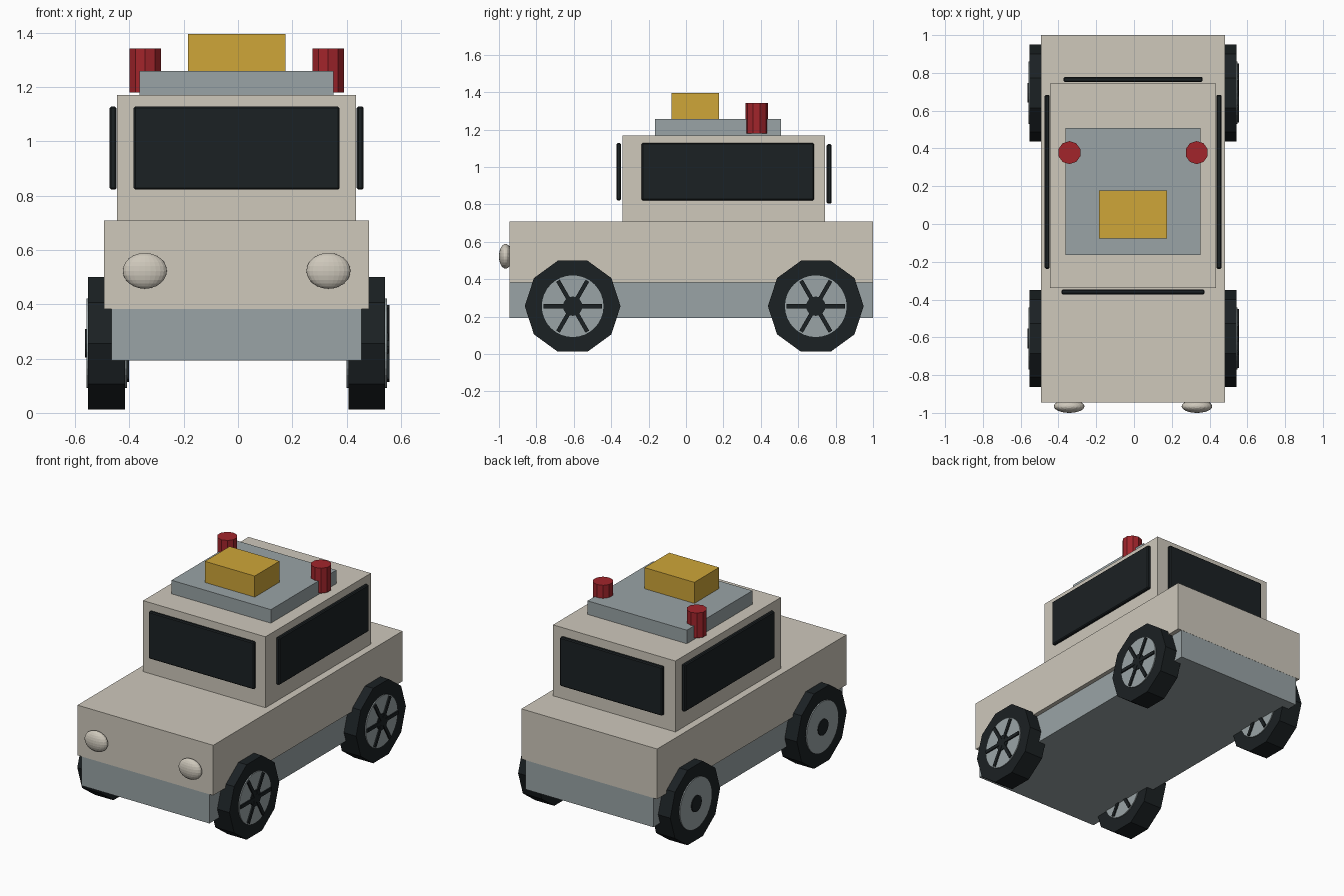
import bpy
from math import pi, radians
from mathutils import Matrix

if "Cube" in bpy.data.objects:
    bpy.data.objects.remove(bpy.data.objects["Cube"])


def material(name, rgb):
    m = bpy.data.materials.new(name)
    m.diffuse_color = (*rgb, 1)
    m.use_nodes = True
    m.node_tree.nodes["Principled BSDF"].inputs["Base Color"].default_value = m.diffuse_color
    return m


CREAM = material("cream", (0.62, 0.58, 0.50))
GREY = material("blue_grey", (0.32, 0.37, 0.38))
DARK = material("dark", (0.011, 0.015, 0.017))
YELLOW = material("yellow", (0.62, 0.38, 0.04))
RED = material("red", (0.36, 0.018, 0.024))
CX = -0.005  # centre line of the body


def box(name, lo, hi, mat, bevel=0):
    mid = [(a + b) / 2 for a, b in zip(lo, hi)]
    bpy.ops.mesh.primitive_cube_add(size=1, location=mid)
    ob = bpy.context.object
    ob.name = name
    ob.data.transform(Matrix.Diagonal([b - a for a, b in zip(lo, hi)] + [1]))
    ob.data.materials.append(mat)
    if bevel:
        mod = ob.modifiers.new("bevel", 'BEVEL')
        mod.width = bevel
        mod.segments = 1
    return ob


def cylinder(name, loc, radius, depth, sides, mat, axle=False):
    bpy.ops.mesh.primitive_cylinder_add(vertices=sides, radius=radius, depth=depth, location=loc)
    ob = bpy.context.object
    ob.name = name
    if axle:  # lie along x with a corner pointing up
        ob.data.transform(Matrix.Rotation(pi / 2, 4, 'Y') @ Matrix.Rotation(pi / 2, 4, 'Z'))
        ob.data.transform(Matrix.Rotation(pi / 2, 4, 'X'))
    ob.data.materials.append(mat)
    return ob


# Body, chassis and cabin
box("chassis", (CX - 0.46, -0.943, 0.193), (CX + 0.46, 0.999, 0.40), GREY)
box("body", (CX - 0.488, -0.944, 0.383), (CX + 0.488, 1.0, 0.709), CREAM)
box("cabin", (CX - 0.44, -0.339, 0.70), (CX + 0.44, 0.744, 1.17), CREAM)

# Windows: thin slabs standing just off the cabin walls
box("front_window", (CX - 0.379, -0.372, 0.822), (CX + 0.379, -0.347, 1.128), DARK, 0.006)
box("back_window", (CX - 0.368, 0.752, 0.805), (CX + 0.368, 0.779, 1.122), DARK, 0.006)
for s, side in ((-1, "left"), (1, "right")):
    x0, x1 = sorted((CX + s * 0.442, CX + s * 0.468))
    box(side + "_window", (x0, -0.237, 0.822), (x1, 0.684, 1.128), DARK, 0.006)

# Roof equipment
box("roof_plate", (CX - 0.357, -0.165, 1.165), (CX + 0.357, 0.508, 1.258), GREY)
box("roof_box", (CX - 0.179, -0.077, 1.25), (CX + 0.179, 0.177, 1.395), YELLOW)

for s, side in ((-1, "left"), (1, "right")):
    # Roof beacons
    cylinder(side + "_beacon", (CX + s * 0.337, 0.378, 1.261), 0.061, 0.163, 10, RED)

    # Headlights
    bpy.ops.mesh.primitive_uv_sphere_add(segments=24, ring_count=12, radius=1,
                                         location=(CX + s * 0.338, -0.965, 0.523))
    lamp = bpy.context.object
    lamp.name = side + "_headlight"
    lamp.data.transform(Matrix.Diagonal((0.081, 0.035, 0.066, 1)))
    lamp.data.materials.append(CREAM)

    # Wheels: all four face the same way, spokes on the +x side
    for y, end in ((-0.606, "front"), (0.694, "back")):
        tag = f"{end}_{side}_"
        c = (CX + s * 0.479, y, 0.256)
        cylinder(tag + "tyre", c, 0.256, 0.136, 10, DARK, True)
        cylinder(tag + "rim", c, 0.165, 0.149, 32, GREY, True)
        cylinder(tag + "hub", c, 0.052, 0.160, 16, DARK, True)
        for k in range(3):
            bar = box(tag + "spoke", (c[0] + 0.066, y - 0.157, c[2] - 0.011),
                      (c[0] + 0.083, y + 0.157, c[2] + 0.011), DARK)
            bar.rotation_euler.x = radians(60 * k)
